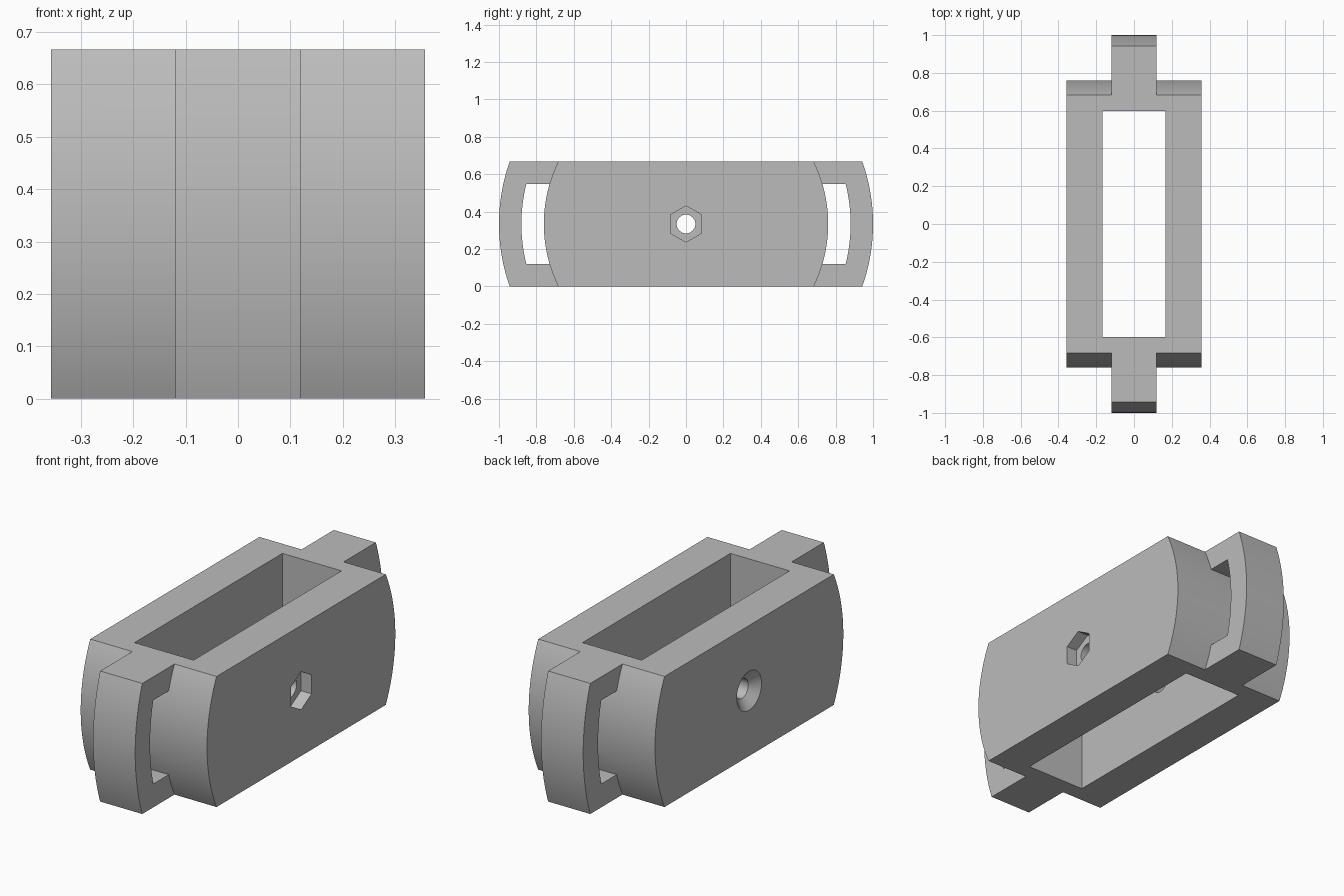
import bpy
import bmesh
from math import sin, cos, asin, pi

if "Cube" in bpy.data.objects:
    bpy.data.objects.remove(bpy.data.objects["Cube"])

HEIGHT = 0.667
MID = HEIGHT / 2
HALF_WIDTH = 0.357
TONGUE = 0.119

grey = bpy.data.materials.new("plain grey")
grey.use_nodes = True
colour = (0.5, 0.5, 0.5, 1)
grey.diffuse_color = colour
grey.node_tree.nodes["Principled BSDF"].inputs["Base Color"].default_value = colour


def arc(radius, half, steps=32):
    """Points (y, z) of an arc about the centre, rising from -half to +half."""
    a = asin(half / radius)
    return [(radius * cos(t), MID + radius * sin(t))
            for t in (-a + 2 * a * i / steps for i in range(steps + 1))]


def flip(points):
    return [(-y, 2 * MID - z) for y, z in points]


def loft(name, sections):
    """Solid through matching (x, outline) sections across the width."""
    bm = bmesh.new()
    rings = [[bm.verts.new((x, y, z)) for y, z in pts] for x, pts in sections]
    bm.faces.new(rings[0])
    bm.faces.new(rings[-1])
    n = len(rings[0])
    for a, b in zip(rings, rings[1:]):
        for i in range(n):
            j = (i + 1) % n
            bm.faces.new((a[i], a[j], b[j], b[i]))
    bmesh.ops.recalc_face_normals(bm, faces=bm.faces)
    mesh = bpy.data.meshes.new(name)
    bm.to_mesh(mesh)
    bm.free()
    mesh.materials.append(grey)
    obj = bpy.data.objects.new(name, mesh)
    bpy.context.collection.objects.link(obj)
    return obj


def prism(name, half, points):
    return loft(name, [(-half, points), (half, points)])


def ring(radius, sides):
    return [(radius * sin(2 * pi * i / sides), MID + radius * cos(2 * pi * i / sides))
            for i in range(sides)]


def combine(target, other, operation):
    bpy.context.view_layer.objects.active = target
    mod = target.modifiers.new(operation, 'BOOLEAN')
    mod.operation = operation
    mod.solver = 'EXACT'
    mod.object = other
    bpy.ops.object.modifier_apply(modifier=mod.name)
    bpy.data.objects.remove(other)


# Long narrow centre tongue with a curved slot at each end
end = arc(1.0, MID)
tongue = prism("tongue", TONGUE, end + flip(end))
slot = arc(0.88, 0.214) + [(0.65, MID + 0.214), (0.65, MID - 0.214)]
for points in (slot, flip(slot)):
    combine(tongue, prism("slot_cutter", 0.2, points), 'DIFFERENCE')

# Wide body with rounded ends, which closes the inner side of the slots
end = arc(0.76, MID)
body = prism("clamp_body", HALF_WIDTH, end + flip(end))
combine(body, tongue, 'UNION')

# Rectangular opening straight through from top to bottom
opening = [(-0.597, -0.1), (0.597, -0.1), (0.597, 0.8), (-0.597, 0.8)]
combine(body, prism("opening_cutter", 0.167, opening), 'DIFFERENCE')

# Bolt hole, hexagonal nut pocket on the left, countersink on the right
combine(body, prism("bolt_cutter", 0.5, ring(0.05, 48)), 'DIFFERENCE')
combine(body, loft("nut_cutter", [(HALF_WIDTH - 0.06, ring(0.097, 6)),
                                  (0.5, ring(0.097, 6))]), 'DIFFERENCE')
combine(body, loft("countersink_cutter", [(-HALF_WIDTH - 0.04, ring(0.15, 48)),
                                          (-HALF_WIDTH, ring(0.1, 48)),
                                          (-HALF_WIDTH + 0.04, ring(0.05, 48))]),
        'DIFFERENCE')

# Smooth the curved ends and bores, keep the corners sharp
bpy.ops.object.select_all(action='DESELECT')
body.select_set(True)
bpy.context.view_layer.objects.active = body
bpy.ops.object.shade_smooth_by_angle(angle=pi / 7)
